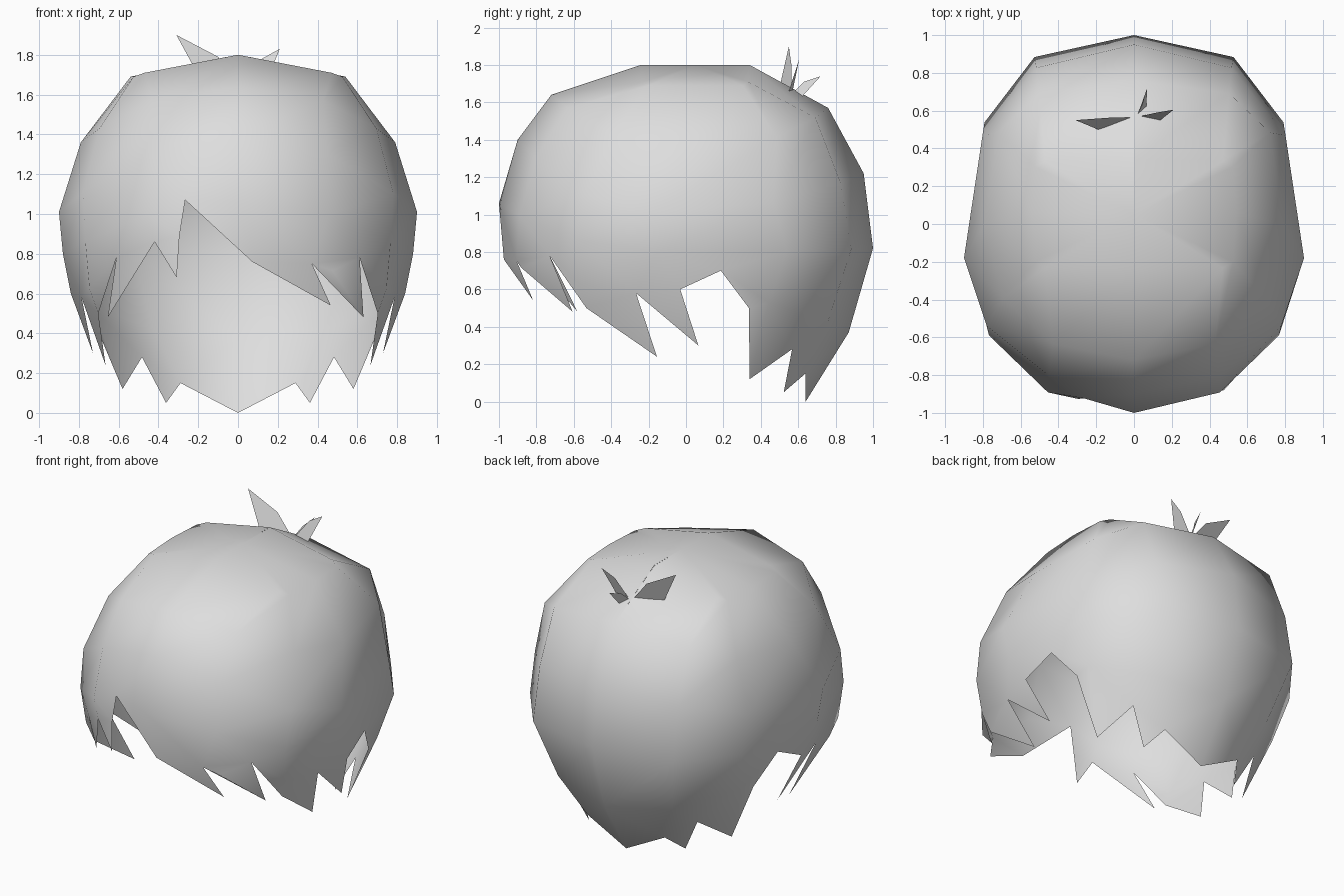
import bpy, bmesh
from math import sin, cos, radians, copysign
from mathutils import Vector
from mathutils.geometry import delaunay_2d_cdt

cube = bpy.data.objects.get("Cube")
if cube:
    bpy.data.objects.remove(cube)

mat = bpy.data.materials.new("light_grey")
mat.use_nodes = True
GREY = (0.73, 0.73, 0.73, 1)
mat.diffuse_color = GREY
mat.node_tree.nodes["Principled BSDF"].inputs["Base Color"].default_value = GREY

# Loops of the shell from crown down: front (y, z), side (x, y, z), back (y, z),
# then corner roundness of the front and back halves and the falloff of the height
LOOPS = [((.05, 1.8), (0, .05, 1.8), (.05, 1.8), 1, 1, 2),
         ((-.24, 1.8), (.54, .06, 1.69), (.34, 1.8), .2, .2, 12),
         ((-.72, 1.64), (.79, 0, 1.36), (.76, 1.57), .88, .65, 2),
         ((-.9, 1.4), (.9, -.18, 1.01), (.95, 1.22), 1, .8, 2),
         ((-1, 1.06), (.88, -.15, .8), (1, .82), .95, .74, 2),
         ((-.99, .76), (.84, 0, .58), (.87, .37), .82, .97, 2),
         ((-.95, .4), (.66, .1, .12), (.64, 0), .82, 1.1, 2)]
STEP = 30
HALF = 180 // STEP


def loop_point(i, angle):
    front, side, back, round_front, round_back, falloff = LOOPS[i]
    s, c = sin(radians(angle)), cos(radians(angle))
    end, p = (front, round_front) if c > 0 else (back, round_back)
    c = abs(c)
    return Vector((side[0] * copysign(abs(s) ** p, s),
                   side[1] + (end[0] - side[1]) * c ** p,
                   side[2] + (end[1] - side[2]) * c ** falloff))


def ring_point(i, column):
    # straight facets between neighbouring columns
    k = int(column // 1)
    return loop_point(i, k * STEP).lerp(loop_point(i, (k + 1) * STEP), column - k)


def surface(column, row):
    i = min(int(row), len(LOOPS) - 2)
    return ring_point(i, column).lerp(ring_point(i + 1, column), row - i)


def row_at(column, z):
    low, high = 0, len(LOOPS) - 1
    for _ in range(30):
        mid = (low + high) / 2
        if surface(column, mid).z > z:
            low = mid
        else:
            high = mid
    return low


def make_object(name, bm):
    mesh = bpy.data.meshes.new(name)
    bm.to_mesh(mesh)
    bm.free()
    mesh.materials.append(mat)
    mesh.shade_smooth()
    obj = bpy.data.objects.new(name, mesh)
    bpy.context.collection.objects.link(obj)


# Jagged hem as (angle from front, height)
fringe = [(-56, .48), (-27, .86), (-20, .68), (-19, .89), (-17.5, 1.07),
          (4.5, .76), (34, .54), (23.5, .75), (53.5, .48)]
side_hem = [(45, .78), (60.5, .5), (78, .24), (75.5, .58), (90.5, .3), (89, .6), (104, .7),
            (113, .5), (118, .12), (138.5, .28), (144, .05), (155, .15), (180, 0)]
hem = [(-a, z) for a, z in reversed(side_hem)] + fringe + side_hem

# Hair shell: triangulate the unrolled outline, then wrap it round the head
last = len(LOOPS) - 1
outline = [Vector((a / STEP, row_at(a / STEP, z))) for a, z in hem]
outline += [Vector((HALF, r)) for r in range(last - 1, 0, -1)]
outline += [Vector((c, 0)) for c in range(HALF, -HALF - 1, -1)]
outline += [Vector((-HALF, r)) for r in range(1, last)]
inner = [Vector((c, r)) for c in range(1 - HALF, HALF) for r in range(1, last)]
flat, _, tris, *_ = delaunay_2d_cdt(outline + inner, [], [list(range(len(outline)))], 1, 1e-5)


def inside(p):
    hit = False
    for a, b in zip(outline, outline[1:] + outline[:1]):
        if (a.y > p.y) != (b.y > p.y) and p.x < a.x + (p.y - a.y) * (b.x - a.x) / (b.y - a.y):
            hit = not hit
    return hit


bm = bmesh.new()
verts = [bm.verts.new(surface(p.x, p.y)) for p in flat]
for tri in tris:
    if inside(sum((flat[i] for i in tri), Vector((0, 0))) / 3):
        bm.faces.new([verts[i] for i in tri])
bmesh.ops.remove_doubles(bm, verts=bm.verts, dist=.0005)
bmesh.ops.dissolve_degenerate(bm, edges=bm.edges, dist=.0005)
bmesh.ops.delete(bm, geom=[v for v in bm.verts if not v.link_faces], context='VERTS')
bmesh.ops.recalc_face_normals(bm, faces=bm.faces)
top = max(bm.faces, key=lambda f: f.calc_center_median().z)
if top.normal.z < 0:
    bmesh.ops.reverse_faces(bm, faces=bm.faces)
make_object("hair_shell", bm)

# Crown tufts: tip, upper bend, inner root, outer root
TUFTS = {
    "tuft_right": [(-.31, .55, 1.9), (-.1, .565, 1.79), (0, .565, 1.66), (-.19, .5, 1.68)],
    "tuft_left": [(.21, .605, 1.83), (.12, .59, 1.78), (.03, .57, 1.66), (.14, .55, 1.66)],
    "tuft_back": [(.07, .72, 1.74), (.045, .63, 1.71), (.02, .58, 1.66), (.065, .62, 1.63)],
}
for name, points in TUFTS.items():
    bm = bmesh.new()
    bm.faces.new([bm.verts.new(p) for p in points])
    make_object(name, bm)
